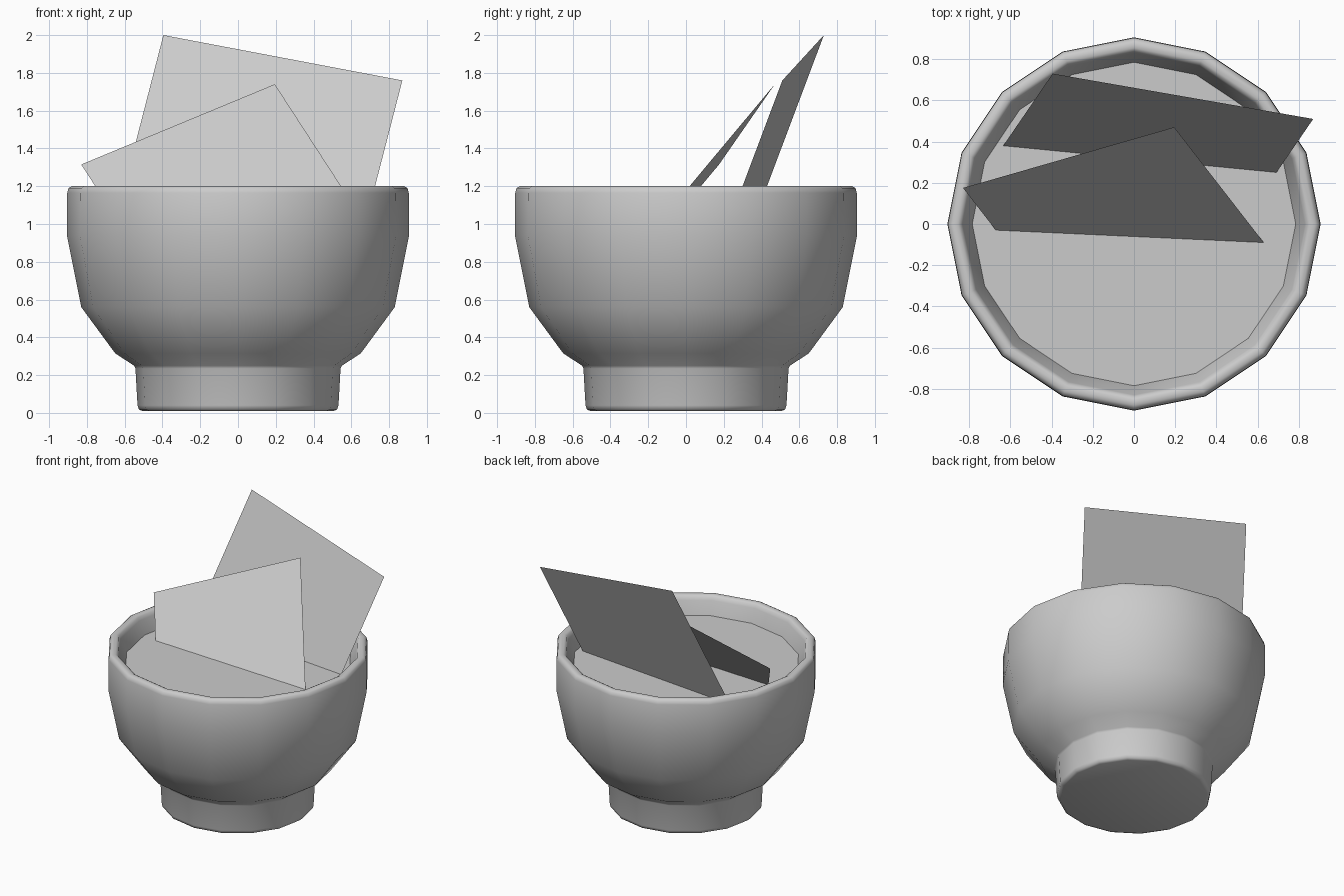
import bpy, bmesh, math
from mathutils import Vector

if "Cube" in bpy.data.objects:
    bpy.data.objects.remove(bpy.data.objects["Cube"])

SIDES = 16
BROTH_Z = 1.07


def make_object(name, bm, smooth_angle=None):
    bmesh.ops.recalc_face_normals(bm, faces=bm.faces)
    mesh = bpy.data.meshes.new(name)
    bm.to_mesh(mesh)
    bm.free()
    obj = bpy.data.objects.new(name, mesh)
    bpy.context.collection.objects.link(obj)
    if smooth_angle:
        bpy.ops.object.select_all(action='DESELECT')
        obj.select_set(True)
        bpy.context.view_layer.objects.active = obj
        bpy.ops.object.shade_smooth_by_angle(angle=math.radians(smooth_angle))
    return obj


def lathe(name, profile, smooth_angle):
    bm = bmesh.new()
    verts = [bm.verts.new((r, 0, z)) for r, z in profile]
    edges = [bm.edges.new(pair) for pair in zip(verts, verts[1:])]
    bmesh.ops.spin(bm, geom=verts + edges, cent=(0, 0, 0), axis=(0, 0, 1),
                   angle=math.tau, steps=SIDES, use_duplicate=False)
    bmesh.ops.remove_doubles(bm, verts=bm.verts, dist=0.0005)
    return make_object(name, bm, smooth_angle)


def sheet(name, left, right, down):
    # Square sheet hanging from its two upper corners
    left, right = Vector(left), Vector(right)
    drop = Vector(down).normalized() * (right - left).length
    bm = bmesh.new()
    bm.faces.new([bm.verts.new(p) for p in (left, right, right + drop, left + drop)])
    return make_object(name, bm)


# Bowl: foot, flared body, rounded rim and inner wall in one profile
lathe("bowl", [
    (0, 0.01), (0.505, 0.01), (0.525, 0.018), (0.532, 0.04), (0.543, 0.235),
    (0.55, 0.25), (0.65, 0.315), (0.83, 0.56), (0.906, 0.94), (0.904, 1.165),
    (0.897, 1.19), (0.88, 1.2), (0.855, 1.2), (0.838, 1.19), (0.83, 1.165),
    (0.785, BROTH_Z), (0.765, 0.9), (0.73, 0.57), (0.58, 0.38), (0, 0.3),
], 60)

# Broth surface
bm = bmesh.new()
bmesh.ops.create_circle(bm, cap_ends=True, segments=SIDES, radius=0.787)
bmesh.ops.translate(bm, verts=bm.verts, vec=(0, 0, BROTH_Z))
make_object("broth", bm)

# Two leaning sheets half sunk in the broth
sheet("front_sheet", (-0.83, 0.175, 1.315), (0.195, 0.47, 1.74), (0.435, -0.56, -0.67))
sheet("back_sheet", (-0.395, 0.73, 2.0), (0.87, 0.51, 1.76), (-0.24, -0.35, -0.93))
